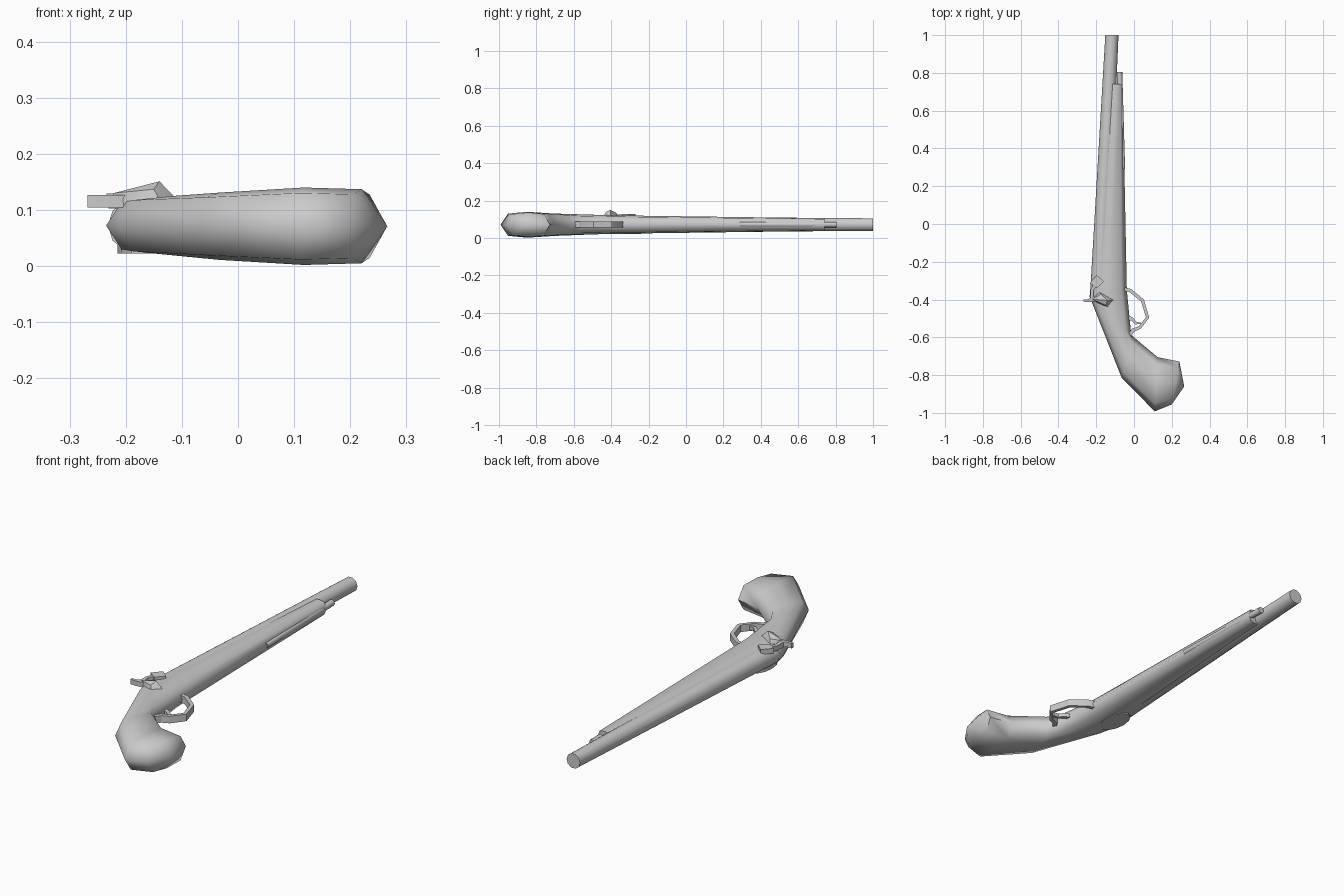
import bpy, bmesh, math
from mathutils import Vector

if "Cube" in bpy.data.objects:
    bpy.data.objects.remove(bpy.data.objects["Cube"])

ZC = 0.072


def finish(name, bm, angle=40):
    bmesh.ops.recalc_face_normals(bm, faces=bm.faces)
    me = bpy.data.meshes.new(name)
    bm.to_mesh(me)
    bm.free()
    ob = bpy.data.objects.new(name, me)
    bpy.context.collection.objects.link(ob)
    bpy.ops.object.select_all(action='DESELECT')
    ob.select_set(True)
    bpy.context.view_layer.objects.active = ob
    if angle:
        bpy.ops.object.shade_smooth_by_angle(angle=math.radians(angle))
    return ob


def loft(name, rings, tip=None, angle=40):
    """Bridge rings of points; close with flat caps or an end point."""
    bm = bmesh.new()
    vs = [[bm.verts.new(p) for p in r] for r in rings]
    n = len(vs[0])
    for a, b in zip(vs, vs[1:]):
        for i in range(n):
            j = (i + 1) % n
            bm.faces.new((a[i], a[j], b[j], b[i]))
    bm.faces.new(vs[0])
    if tip:
        t = bm.verts.new(tip)
        for i in range(n):
            bm.faces.new((vs[-1][i], vs[-1][(i + 1) % n], t))
    else:
        bm.faces.new(vs[-1])
    return finish(name, bm, angle)


def section(left, right, hz, zc=ZC):
    """Eight-sided boxy oval spanning left to right in plan."""
    l, r = Vector((*left, zc)), Vector((*right, zc))
    c, h = (l + r) / 2, (r - l) / 2
    shape = [(1, 0), (.72, .86), (0, 1), (-.72, .86),
             (-1, 0), (-.72, -.86), (0, -1), (.72, -.86)]
    return [c + h * u + Vector((0, 0, hz * v)) for u, v in shape]


def tube(name, a, b, ra, rb, n):
    a, b = Vector((*a, ZC)), Vector((*b, ZC))
    rings = [[c + Vector((r * math.cos(t), 0, r * math.sin(t)))
              for t in (2 * math.pi * i / n for i in range(n))]
             for c, r in ((a, ra), (b, rb))]
    return loft(name, rings, angle=50)


def strip(name, pts, widths, z0, z1):
    """Rectangular bar following a plan path."""
    p = [Vector(q) for q in pts]
    rings = []
    for i, q in enumerate(p):
        d = (p[min(i + 1, len(p) - 1)] - p[max(i - 1, 0)]).normalized()
        s = Vector((-d.y, d.x)) * widths[i] / 2
        rings.append([(*(q + s), z0), (*(q - s), z0), (*(q - s), z1), (*(q + s), z1)])
    return loft(name, rings, angle=30)


def solid(name, points, angle=30):
    bm = bmesh.new()
    for q in points:
        bm.verts.new(q)
    bmesh.ops.convex_hull(bm, input=bm.verts)
    return finish(name, bm, angle)


# Wooden stock and curved grip
loft("stock", [
    section((-.135, .74), (-.06, .74), .034),
    section((-.235, -.385), (-.038, -.35), .049),
    section((-.215, -.435), (-.015, -.585), .053, .072),
    section((-.065, -.815), (.0, -.60), .060, .071),
    section((.11, -.992), (.125, -.705), .069, .071),
    section((.20, -.955), (.24, -.728), .066, .071),
], tip=(.266, -.86, .071), angle=60)

# Barrel and ramrod
tube("barrel", (-.117, 1.0), (-.186, -.36), .035, .046, 10)
tube("ramrod", (-.077, .805), (-.060, .29), .015, .013, 8)

# Trigger guard and trigger
strip("trigger_guard", [(-.05, -.345), (-.02, -.352), (.045, -.405), (.072, -.495),
                        (.03, -.548), (-.005, -.562), (-.03, -.60)],
      [.018, .018, .018, .017, .017, .02, .02], .056, .089)
strip("trigger", [(-.045, -.49), (-.008, -.505), (.01, -.525), (.036, -.525)],
      [.022, .018, .014, .008], .064, .081)

# Lock: faceted flint mount
solid("hammer_mount", [(-.222, -.395, .105), (-.18, -.362, .115), (-.105, -.402, .115),
                       (-.138, -.442, .115), (-.18, -.428, .105), (-.222, -.398, .13),
                       (-.14, -.405, .151), (-.175, -.372, .134), (-.15, -.43, .137)])
# Lock: thumb spur, arm and diamond jaw
strip("hammer_spur", [(-.268, -.405), (-.245, -.407), (-.205, -.395)],
      [.012, .014, .03], .104, .127)
strip("hammer_arm", [(-.222, -.405), (-.222, -.35), (-.20, -.31)],
      [.018, .016, .02], .103, .127)
solid("frizzen", [(x, y, z) for z in (.105, .129)
                  for x, y in ((-.234, -.312), (-.197, -.27), (-.16, -.304), (-.195, -.34))])

# Side plate on the underside, just proud of the wood
solid("side_plate", [(-.165 + .05 * math.cos(t), -.33 + .09 * math.sin(t), z)
                     for z in (.022, .04)
                     for t in (2 * math.pi * i / 12 for i in range(12))])
